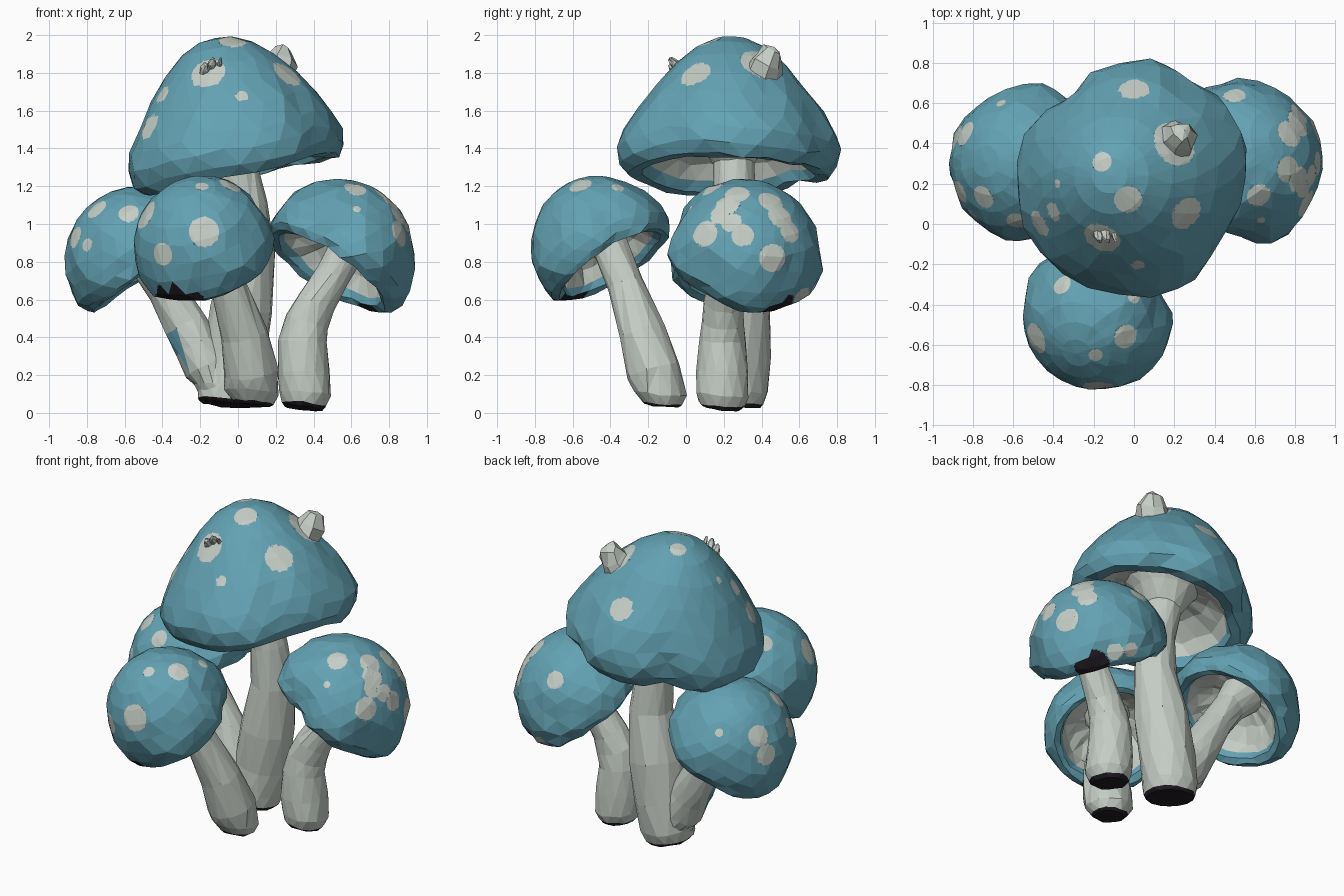
import bpy, bmesh, math, random
from mathutils import Vector
from mathutils.bvhtree import BVHTree

random.seed(7)
if "Cube" in bpy.data.objects:
    bpy.data.objects.remove(bpy.data.objects["Cube"], do_unlink=True)


def material(name, colour):
    mat = bpy.data.materials.new(name)
    mat.use_nodes = True
    mat.diffuse_color = (*colour, 1)
    mat.node_tree.nodes["Principled BSDF"].inputs["Base Color"].default_value = (*colour, 1)
    return mat


MATERIALS = [material("cap_blue", (0.125, 0.36, 0.45)),
             material("pale_flesh", (0.56, 0.61, 0.56)),
             material("dark_soil", (0.015, 0.012, 0.017))]
BLUE, PALE, DARK = range(3)

# Spots are placed by a ray from one side: (start point, direction)
RAYS = {"front": lambda a, b: ((a, -3, b), (0, 1, 0)),
        "back": lambda a, b: ((a, 3, b), (0, -1, 0)),
        "left": lambda a, b: ((3, a, b), (-1, 0, 0)),
        "right": lambda a, b: ((-3, a, b), (1, 0, 0)),
        "top": lambda a, b: ((a, b, 3), (0, 0, -1))}


def finish(name, bm):
    bmesh.ops.recalc_face_normals(bm, faces=bm.faces)
    mesh = bpy.data.meshes.new(name)
    bm.to_mesh(mesh)
    bm.free()
    for mat in MATERIALS:
        mesh.materials.append(mat)
    obj = bpy.data.objects.new(name, mesh)
    bpy.context.collection.objects.link(obj)


def bridge(bm, low, high, mat):
    """Join two rings, either of which may be a single point."""
    n = max(len(low), len(high))
    for i in range(n):
        j = (i + 1) % n
        corners = []
        for v in (low[i % len(low)], low[j % len(low)],
                  high[j % len(high)], high[i % len(high)]):
            if v not in corners:
                corners.append(v)
        bm.faces.new(corners).material_index = mat


def jitter(amount):
    return Vector([random.uniform(-amount, amount) for _ in range(3)])


# Cap profiles: (radius, height) as shares of the cap size, apex to rolled lip
LIP = [(.78, -.29), (.74, -.19)]
CONE = [(0, 1), (.15, .985), (.32, .9), (.5, .74), (.67, .53), (.83, .31),
        (.95, .1), (1, -.06), (.98, -.2), (.9, -.3)] + LIP
ROUND = [(0, 1), (.2, .98), (.42, .9), (.63, .75), (.8, .56), (.92, .33),
         (.99, .08), (1, -.12), (.95, -.26), (.87, -.33)] + LIP
SHALLOW = [(.66, -.06), (.48, .05), (.25, .1), (0, .12)]
DEEP = [(.66, 0), (.48, .17), (.25, .27), (0, .3)]


def cap(name, centre, axis, radius, height, outer, under, notches, spots, soil=None):
    bm = bmesh.new()
    turn = Vector((0, 0, 1)).rotation_difference(Vector(axis))
    centre = Vector(centre)
    sides = 24
    rings = []
    for k, (r, z) in enumerate(outer + under):
        ring = []
        for i in range(sides if r else 1):
            angle = math.tau * (i + 0.5 * (k % 2)) / sides
            shrink = 0.02 * math.sin(5 * angle + radius * 9)
            for where, depth, width in notches:
                gap = (math.degrees(angle) - where + 180) % 360 - 180
                shrink += depth * math.exp(-(gap / width) ** 2)
            shrink *= r * r
            reach = radius * r * (1 - shrink)
            p = Vector((reach * math.cos(angle), reach * math.sin(angle),
                        height * (z + shrink * 0.7)))
            rough = 0.011 * r * r if k < len(outer) else 0.025 * r
            ring.append(bm.verts.new(centre + turn @ p + jitter(rough)))
        rings.append(ring)
    for k in range(len(rings) - 1):
        bridge(bm, rings[k], rings[k + 1], BLUE if k < len(outer) - 1 else PALE)

    # Split the flat facets finely so that round spots can be painted on faces
    bmesh.ops.triangulate(bm, faces=bm.faces)
    bmesh.ops.subdivide_edges(bm, edges=bm.edges, cuts=6, use_grid_fill=True)
    bmesh.ops.recalc_face_normals(bm, faces=bm.faces)
    tree = BVHTree.FromBMesh(bm)
    for side, places in spots.items():
        for a, b, size in places:
            start, direction = RAYS[side](a, b)
            hit = tree.ray_cast(Vector(start), Vector(direction))[0]
            if hit is None:
                continue
            for v in bm.verts:
                reach = (v.co - hit).length
                if abs(reach - size) < 0.006:
                    v.co = hit + (v.co - hit) * size / reach
            for f in bm.faces:
                if f.material_index == BLUE and (f.calc_center_median() - hit).length < size:
                    f.material_index = PALE
    if soil:
        middle = Vector(soil[:3])
        for f in bm.faces:
            if f.normal.z < -0.58 and (f.calc_center_median() - middle).length < soil[3]:
                f.material_index = DARK
    finish(name, bm)


def stem(name, path, blue_band=(0, 0), sides=14):
    """Loft rings along a path of (x, y, z, radius) with a soiled foot."""
    bm = bmesh.new()
    points = [Vector(p[:3]) for p in path]
    rings = []
    for k, p in enumerate(points):
        along = points[min(k + 1, len(points) - 1)] - points[max(k - 1, 0)]
        if k < 3:
            along = Vector((0.09, 0.1, 1))
        turn = Vector((0, 0, 1)).rotation_difference(along)
        ring = []
        for i in range(sides):
            a = math.tau * (i + 0.5 * (k % 2)) / sides
            offset = Vector((math.cos(a), math.sin(a), 0)) * path[k][3]
            ring.append(bm.verts.new(p + turn @ offset + jitter(0.005)))
        rings.append(ring)
    for k in range(len(rings) - 1):
        bridge(bm, rings[k], rings[k + 1], PALE if k else DARK)
    bm.faces.new(rings[0]).material_index = DARK
    bm.faces.new(rings[-1]).material_index = PALE
    bmesh.ops.triangulate(bm, faces=bm.faces)
    bmesh.ops.recalc_face_normals(bm, faces=bm.faces)
    outward = Vector((-.85, -.45, -.3)).normalized()
    for f in bm.faces:
        if blue_band[0] < f.calc_center_median().z < blue_band[1] and f.normal.dot(outward) > .85:
            f.material_index = BLUE
    finish(name, bm)


def wart(name, base, tip, width):
    """A rough blunt lump growing out of a cap."""
    bm = bmesh.new()
    base, tip = Vector(base), Vector(tip)
    turn = Vector((0, 0, 1)).rotation_difference(tip - base)
    rings = []
    for share, size in ((0, 1), (.5, .85), (.9, .45), (1, 0)):
        ring = []
        for i in range(7 if size else 1):
            a = math.tau * i / 7
            offset = Vector((math.cos(a), math.sin(a), 0)) * width * size
            ring.append(bm.verts.new(base.lerp(tip, share) + turn @ offset + jitter(width * .15)))
        rings.append(ring)
    for low, high in zip(rings, rings[1:]):
        bridge(bm, low, high, PALE)
    bm.faces.new(rings[0]).material_index = PALE
    finish(name, bm)


# Tall middle mushroom
cap("tall_cap", (-.01, .23, 1.42), (-.2, .02, 1), .595, .575, CONE, SHALLOW,
    [(130, .17, 16), (58, .08, 12), (-5, .08, 12), (-32, .09, 18), (-95, .03, 12)],
    {"front": [(-.16, 1.8, .095), (.02, 1.68, .033)],
     "top": [(-.03, .12, .07), (-.16, .31, .05), (0, .67, .075), (.2, .4, .115),
             (.26, .05, .085), (-.47, 0, .07), (-.4, .06, .05), (-.38, .2, .022)]})
stem("tall_stem", [(-.06, .26, .045, .14), (-.06, .26, .065, .155), (-.05, .27, .13, .165),
                   (-.02, .28, .3, .165), (.02, .28, .55, .165), (.065, .27, .85, .13),
                   (.045, .26, 1.1, .112), (-.01, .25, 1.32, .11), (-.02, .25, 1.43, .18),
                   (-.03, .25, 1.52, .26)])
wart("large_wart", (.2, .41, 1.78), (.24, .47, 1.94), .1)
for n, (x, z, size) in enumerate([(-.18, 1.82, .03), (-.14, 1.85, .025), (-.1, 1.85, .015)]):
    wart(f"small_wart_{n}", (x, -.04, z - .02), (x + .01, -.09, z + .03), size)

# Front mushroom
cap("front_cap", (-.18, -.45, .88), (-.27, -.5, .8), .385, .38, ROUND, DEEP,
    [(18, .13, 17), (75, .06, 14), (-60, .02, 16), (-125, .04, 18), (170, .05, 14)],
    {"front": [(-.18, .96, .08), (-.4, .84, .06), (-.49, 1.05, .08),
               (-.19, 1.2, .035), (.17, 1.04, .02)],
     "top": [(-.36, -.3, .05), (-.04, -.56, .062), (0, -.36, .035)]},
    (-.3, -.63, .6, .145))
stem("front_stem", [(.08, -.13, .04, .09), (.08, -.13, .055, .11), (.075, -.14, .11, .145),
                    (.07, -.17, .22, .145), (.03, -.23, .42, .125), (-.05, -.32, .68, .095),
                    (-.11, -.39, .86, .095), (-.19, -.48, 1, .14)])

# Mushroom on the left, leaning outwards
cap("left_cap", (.54, .31, .85), (.54, .29, .82), .415, .385, ROUND, DEEP,
    [(-100, .09, 14), (175, .05, 12), (60, .04, 15), (-30, .05, 12)],
    {"front": [(.62, 1.19, .06), (.63, 1.08, .022)],
     "left": [(.27, 1.16, .065), (.22, 1.1, .065), (.18, 1.05, .055), (.1, .95, .07),
              (.24, 1.01, .055), (.3, .94, .06), (.45, 1.12, .07), (.5, 1.04, .07),
              (.55, .96, .06), (.46, .82, .075), (.04, .65, .038), (.65, .6, .055)],
     "top": [(.5, .64, .055)],
     "back": [(.66, .62, .05), (.58, .64, .045)]},
    (.74, .5, .53, .11))
stem("left_stem", [(.35, .19, .025, .1), (.35, .19, .045, .12), (.355, .19, .1, .14),
                   (.35, .19, .22, .14), (.34, .19, .38, .125), (.365, .195, .48, .115),
                   (.41, .2, .58, .105), (.5, .22, .73, .09), (.57, .25, .85, .1),
                   (.62, .28, 1, .14)])

# Mushroom on the right, branching from the tall stem
cap("right_cap", (-.54, .3, .83), (-.56, .03, .85), .395, .365, ROUND, DEEP,
    [(20, .08, 14), (-70, .06, 14), (110, .05, 12), (-150, .04, 12)],
    {"front": [(-.75, 1.08, .06), (-.58, 1.06, .055), (-.8, .89, .035)],
     "right": [(.43, .86, .065), (.16, .93, .06)],
     "top": [(-.84, .45, .065), (-.66, .6, .025)]})
stem("right_stem", [(-.08, .25, .06, .1), (-.08, .25, .08, .12), (-.1, .25, .14, .13),
                    (-.16, .26, .25, .13), (-.22, .27, .36, .12), (-.28, .28, .47, .115),
                    (-.38, .29, .65, .1), (-.48, .3, .8, .095), (-.59, .3, .94, .14)],
     blue_band=(.27, .48))
